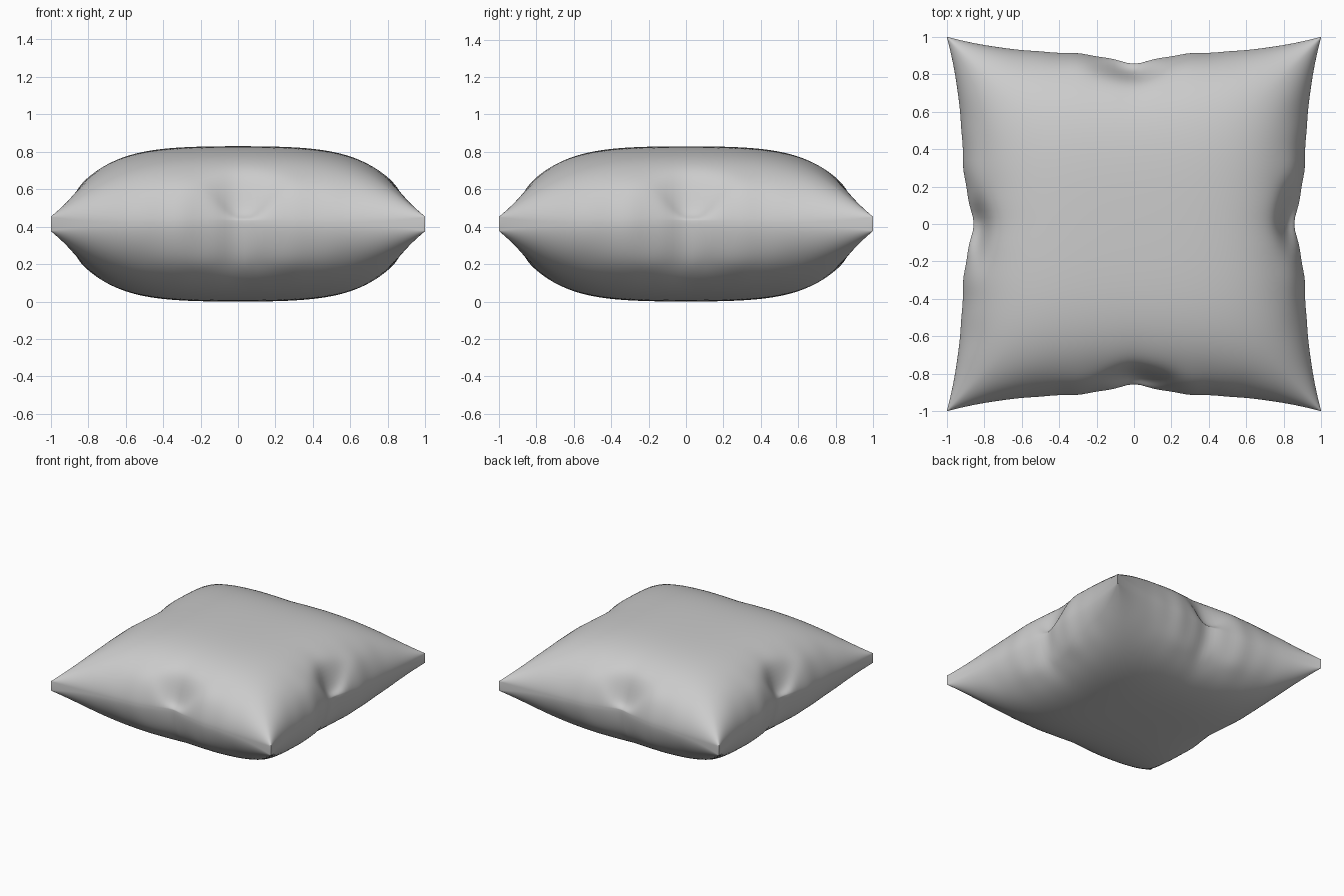
import bpy, bmesh
from math import sin, cos, pi, exp, copysign

if "Cube" in bpy.data.objects:
    bpy.data.objects.remove(bpy.data.objects["Cube"])

N = 90            # grid divisions per side
MID = 0.415       # height of the seam


def gauss(x, w):
    return exp(-(x / w) ** 2)


def pull(v):
    """How far an edge is drawn inwards at position v along it."""
    return 0.09 * (1 - abs(v) ** 3) + 0.05 * gauss(v, 0.24) ** 2 + 0.004 * cos(30 * v) * gauss(v, 0.4)


def squeeze(a, v):
    return copysign(abs(a) - pull(v) * abs(a) ** 4, a)


def puff(a, b):
    """Cross-section: nearly flat in the middle, sloping to a sharp seam."""
    return max(0, 1 - a ** 4) ** (0.65 - 0.15 * b * b) * (1 - 0.11 * a * a)


def dent(a, v, side):
    """Pinched fold and small wrinkles beside the middle of an edge."""
    c = v - 0.03 * copysign(1, a)
    wrinkle = gauss(abs(a) - 0.95, 0.09) * (0.05 * sin(24 * abs(c)) * gauss(c, 0.45)
                                            - 0.1 * gauss(abs(c) - 0.3, 0.1))
    if side < 0:
        return wrinkle - 0.1 * gauss(abs(a) - 0.95, 0.09) * gauss(c, 0.15)
    step = 1 / (1 + exp((0.88 - abs(a)) / 0.025))
    return wrinkle + 0.8 * step * gauss(c, 0.14)


def point(u, v, side):
    g = puff(u, v) * puff(v, u) * (1 - dent(u, v, side)) * (1 - dent(v, -u, side))
    corner = min(abs(u), abs(v))
    rim = 0.008 + 0.03 * corner ** 6
    t = rim + (0.415 - rim) * g
    wave = 0.01 * max(abs(u), abs(v)) ** 8 * gauss(corner, 0.3)
    return squeeze(u, v), squeeze(v, u), MID + wave + side * t


# Pillow: two puffed panels joined by a narrow seam band
bm = bmesh.new()
steps = [sin(pi / 2 * (2 * i / N - 1)) for i in range(N + 1)]
panels = []
for side in (1, -1):
    grid = [[bm.verts.new(point(u, v, side)) for v in steps] for u in steps]
    panels.append(grid)
    for i in range(N):
        for j in range(N):
            bm.faces.new((grid[i][j], grid[i + 1][j], grid[i + 1][j + 1], grid[i][j + 1]))

ring = ([(i, 0) for i in range(N)] + [(N, j) for j in range(N)]
        + [(i, N) for i in range(N, 0, -1)] + [(0, j) for j in range(N, 0, -1)])
top, bottom = panels
for (a, b), (c, d) in zip(ring, ring[1:] + ring[:1]):
    bm.faces.new((top[a][b], top[c][d], bottom[c][d], bottom[a][b]))
bmesh.ops.recalc_face_normals(bm, faces=bm.faces)

mesh = bpy.data.meshes.new("pillow")
bm.to_mesh(mesh)
bm.free()
pillow = bpy.data.objects.new("pillow", mesh)
bpy.context.collection.objects.link(pillow)
bpy.context.view_layer.objects.active = pillow
pillow.select_set(True)
bpy.ops.object.shade_smooth_by_angle(angle=pi / 3)
